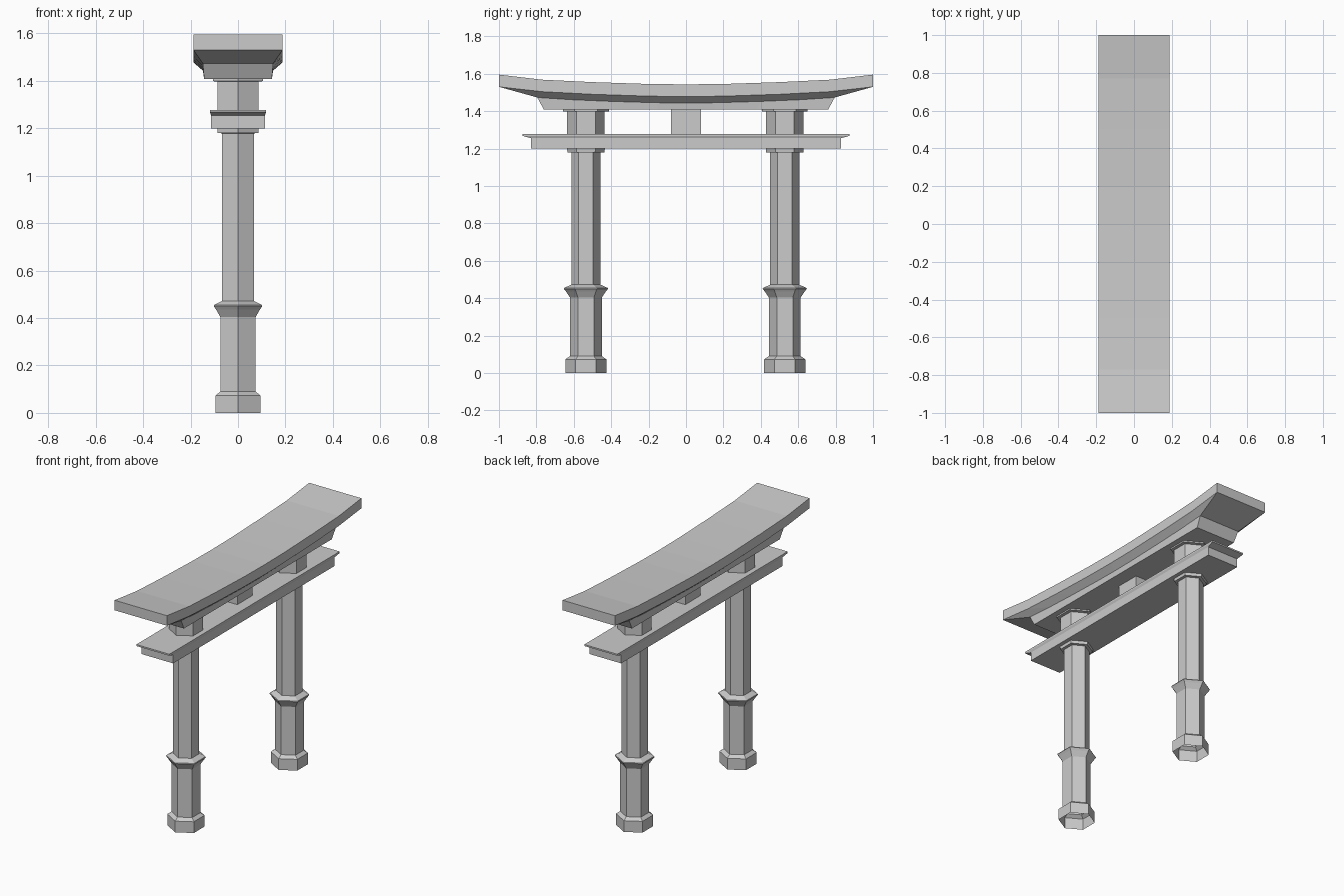
import bpy, math

if "Cube" in bpy.data.objects:
    bpy.data.objects.remove(bpy.data.objects["Cube"])


def make(name, verts, faces):
    me = bpy.data.meshes.new(name)
    me.from_pydata(verts, [], faces)
    me.update()
    ob = bpy.data.objects.new(name, me)
    bpy.context.collection.objects.link(ob)
    return ob


def hex_lathe(name, cy, profile, bottom=True):
    """Six-sided turned part, corners pointing along y."""
    verts, faces = [], []
    for r, z in profile:
        for i in range(6):
            a = math.pi / 2 + i * math.pi / 3
            verts.append((r * math.cos(a), cy + r * math.sin(a), z))
    n = len(profile)
    for k in range(n - 1):
        for i in range(6):
            j = (i + 1) % 6
            faces.append((k * 6 + i, k * 6 + j, k * 6 + 6 + j, k * 6 + 6 + i))
    faces.append(tuple(range(n * 6 - 6, n * 6)))
    if bottom:
        faces.append(tuple(range(5, -1, -1)))
    return make(name, verts, faces)


def beam(name, layers, stations):
    """Stack of rectangular layers (half x, half y, z per station) along y."""
    m = len(stations)
    loop = 2 * m
    verts, faces = [], []
    for hx, hy, zs in layers:
        pts = [(hx, s * hy, z) for s, z in zip(stations, zs)]
        verts += pts + [(-x, y, z) for x, y, z in reversed(pts)]
    for k in range(len(layers) - 1):
        for i in range(loop):
            j = (i + 1) % loop
            a, b = k * loop, (k + 1) * loop
            faces.append((a + i, a + j, b + j, b + i))
    top = (len(layers) - 1) * loop
    for i in range(m - 1):
        o = loop - 1 - i
        faces.append((i, o, o - 1, i + 1))
        faces.append((top + i, top + i + 1, top + o - 1, top + o))
    return make(name, verts, faces)


def mirrored(half):
    return half[:0:-1] + half


# Pillars: open-bottomed base, lower shaft, ring, upper shaft, collar
pillar = [(0.11, 0), (0.11, 0.073), (0.0855, 0.09), (0.0855, 0.404),
          (0.107, 0.436), (0.118, 0.45), (0.116, 0.455), (0.078, 0.472),
          (0.078, 1.179), (0.099, 1.18), (0.101, 1.199)]
# Short posts between lintel and roof, with a thin cap
post = [(0.1, 1.27), (0.1, 1.397), (0.122, 1.399), (0.122, 1.409)]
for side, cy in (("left", -0.535), ("right", 0.528)):
    hex_lathe(side + "_pillar", cy, pillar, bottom=False)
    hex_lathe(side + "_upper_post", cy, post)

# Lower lintel with a flared top board
beam("lower_lintel", [(0.113, 0.828, [1.199] * 2), (0.113, 0.828, [1.255] * 2),
                      (0.119, 0.875, [1.268] * 2), (0.119, 0.875, [1.278] * 2)],
     [-1, 1])

# Central strut
beam("center_strut", [(0.05, 0.079, [1.27] * 2), (0.05, 0.079, [1.415] * 2)], [-1, 1])

# Curved roof: beam bottom, inset underside, eave edge, top
stations = [-s for s in (1, 0.77, 0.5, 0.2)] + [0, 0.2, 0.5, 0.77, 1]
beam("curved_roof", [
    (0.143, 0.76, [1.408] * 9),
    (0.148, 0.795, mirrored([1.443, 1.445, 1.452, 1.461, 1.473])),
    (0.188, 1.0, mirrored([1.478, 1.48, 1.49, 1.504, 1.53])),
    (0.188, 1.0, mirrored([1.543, 1.545, 1.555, 1.568, 1.595]))], stations)
